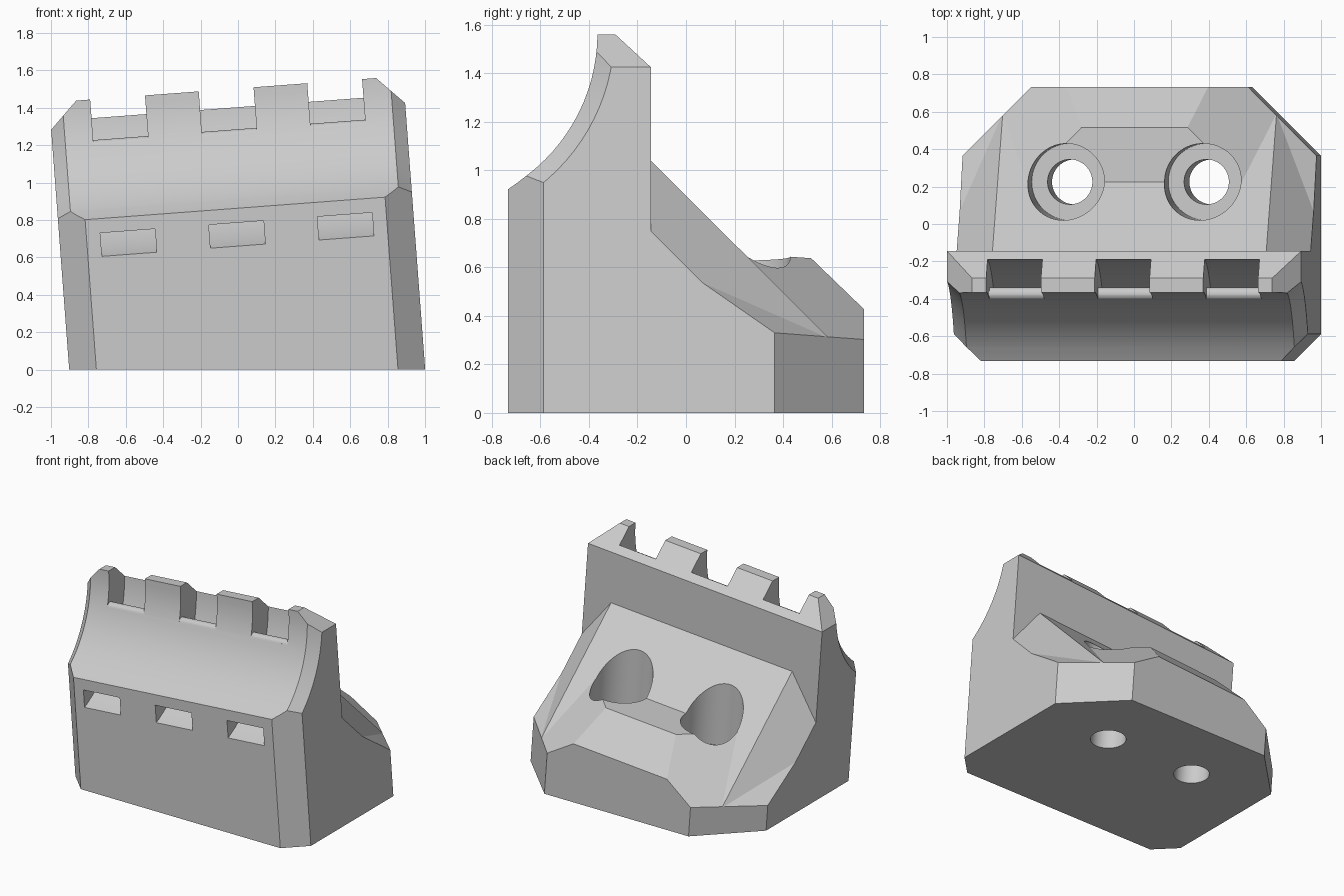
import bpy, bmesh, math
from mathutils import Matrix, Vector

cube = bpy.data.objects.get("Cube")
if cube:
    bpy.data.objects.remove(cube, do_unlink=True)

TILT = math.radians(4.3)      # lean of the block above its level base
MID, HALF = 0.049, 0.949      # middle and half width along the tilted axis
FRONT, WALL, BACK = -0.733, -0.145, 0.733
TOP, CH = 1.499, 0.145
ARC_Y, ARC_R = -1.103, 0.738  # axis and radius of the concave front

grey = bpy.data.materials.new("light_grey")
grey.use_nodes = True
colour = (0.6, 0.6, 0.6, 1)
grey.diffuse_color = colour
grey.node_tree.nodes["Principled BSDF"].inputs["Base Color"].default_value = colour


def to_object(bm, name):
    bmesh.ops.recalc_face_normals(bm, faces=bm.faces)
    mesh = bpy.data.meshes.new(name)
    bm.to_mesh(mesh)
    bm.free()
    mesh.materials.append(grey)
    ob = bpy.data.objects.new(name, mesh)
    bpy.context.collection.objects.link(ob)
    return ob


def slice_off(bm, point, normal):
    """Remove everything beyond a plane and close the cut."""
    geom = bm.verts[:] + bm.edges[:] + bm.faces[:]
    bmesh.ops.bisect_plane(bm, geom=geom, plane_co=point, plane_no=normal, clear_outer=True)
    bmesh.ops.holes_fill(bm, edges=[e for e in bm.edges if e.is_boundary])


def block(name, half, y0, y1, low, top, planes):
    """Box about the middle, trimmed by planes; planes facing sideways are mirrored."""
    bm = bmesh.new()
    bmesh.ops.create_cube(bm, size=1)
    size = (2 * half, y1 - y0, top - low)
    for v in bm.verts:
        v.co = Vector(a * b for a, b in zip(v.co, size)) + Vector((0, (y0 + y1) / 2, (top + low) / 2))
    for point, normal in planes:
        sides = (-1, 1) if normal[0] else (1,)
        for s in sides:
            slice_off(bm, (s * point[0], *point[1:]), (s * normal[0], *normal[1:]))
    bmesh.ops.translate(bm, verts=bm.verts, vec=(MID, 0, 0))
    return to_object(bm, name)


def prism(name, profile, x0, x1):
    """Extrude a (y, z) profile along x."""
    bm = bmesh.new()
    ends = [[bm.verts.new((x, y, z)) for y, z in profile] for x in (x0, x1)]
    for end in ends:
        bm.faces.new(end)
    for i in range(len(profile)):
        bm.faces.new((ends[0][i - 1], ends[0][i], ends[1][i], ends[1][i - 1]))
    return to_object(bm, name)


def lathe(name, profile, centre, axis, sides=96):
    """Revolve (distance along axis, radius) points into a closed solid."""
    bm = bmesh.new()
    rings = []
    for along, r in profile:
        ring = []
        for i in range(sides):
            a = math.tau * i / sides
            p = (r * math.cos(a), r * math.sin(a))
            co = (along, *p) if axis == "X" else (*p, along)
            ring.append(bm.verts.new(Vector(centre) + Vector(co)))
        rings.append(ring)
    for a, b in zip(rings, rings[1:]):
        for i in range(sides):
            bm.faces.new((a[i - 1], a[i], b[i], b[i - 1]))
    bm.faces.new(rings[0])
    bm.faces.new(rings[-1])
    return to_object(bm, name)


def combine(target, tool, operation):
    mod = target.modifiers.new("combine", "BOOLEAN")
    mod.operation, mod.solver, mod.object = operation, "EXACT", tool
    bpy.context.view_layer.objects.active = target
    bpy.ops.object.modifier_apply(modifier=mod.name)
    bpy.data.objects.remove(tool, do_unlink=True)


def polar(r, deg):
    a = math.radians(deg)
    return (ARC_Y + r * math.cos(a), TOP - r * math.sin(a))


# Upright front wall with chamfered top
body = block("mount_body", HALF + 0.05, FRONT - 0.1, WALL, -0.3, TOP, [
    ((HALF, 0, TOP - CH), (1, 0, 1)),
    ((0, WALL, TOP - CH), (0, 1, 1))])

# Concave front, flared at both ends
edge, flare = HALF - 0.07, 0.2
scoop = [(-edge - flare, ARC_R + flare), (-edge, ARC_R), (edge, ARC_R), (edge + flare, ARC_R + flare)]
combine(body, lathe("scoop", scoop, (MID, ARC_Y, TOP), "X"), "DIFFERENCE")

# Curved strap slots running from the top notches to the front windows
INNER, OUTER, LIP = 0.806, 0.919, 19
slot = [(-0.184, 1.7)] + [polar(OUTER, a) for a in range(0, 81, 4)]
slot += [polar(INNER, a) for a in range(80, LIP, -4)]
lip_r, lip_mid = (INNER - ARC_R) / 2, polar((INNER + ARC_R) / 2, LIP)
for i in range(13):  # rounded lip under each notch
    a = math.radians(15 * i - LIP)
    slot.append((lip_mid[0] + lip_r * math.cos(a), lip_mid[1] + lip_r * math.sin(a)))
slot += [polar(0.69, LIP), (-0.5, 1.7)]
for i in (-1, 0, 1):
    x = MID + 0.582 * i
    combine(body, prism("strap_slot", slot, x - 0.147, x + 0.147), "DIFFERENCE")

# Rear foot with sloping back and corners, joined to a sloping brace
foot = block("foot", HALF + 0.1, -0.19, BACK + 0.1, -0.35, 0.614, [
    ((0, BACK, 0.397), (0, 1, 1)),
    ((HALF, 0.365, 0.256), (1, 1, 1.435))])
brace = block("brace", HALF + 0.15, -0.17, BACK + 0.2, -0.4, 1.2, [
    ((0, 0, 0.839), (0, 1, 1)),
    ((HALF - 0.215, 0, 0.839), (1.433, 1, 1))])
combine(foot, brace, "UNION")

# Counterbored screw holes
for s in (-1, 1):
    bore = [(-0.6, 0.12), (0.35, 0.12), (0.35, 0.205), (1.35, 0.205)]
    combine(foot, lathe("screw_hole", bore, (MID + 0.366 * s, 0.225, 0), "Z"), "DIFFERENCE")
combine(body, foot, "UNION")

# Trim everything to the eight-sided plan and the level base
outline = block("outline", HALF, FRONT, BACK, -0.25, 2, [
    ((HALF, FRONT + CH, 0), (1, -1, 0)),
    ((HALF, 0.365, 0), (1, 1, 0))])
ground = prism("ground", [(-2, 0), (2, 0), (2, -2), (-2, -2)], -3, 3)
ground.data.transform(Matrix.Rotation(TILT, 4, "Y"))
combine(outline, ground, "DIFFERENCE")
combine(body, outline, "INTERSECT")

# Lean the block back onto its base
body.data.transform(Matrix.Rotation(-TILT, 4, "Y"))
bpy.ops.object.select_all(action="DESELECT")
body.select_set(True)
bpy.context.view_layer.objects.active = body
bpy.ops.object.shade_smooth_by_angle(angle=math.radians(5))
